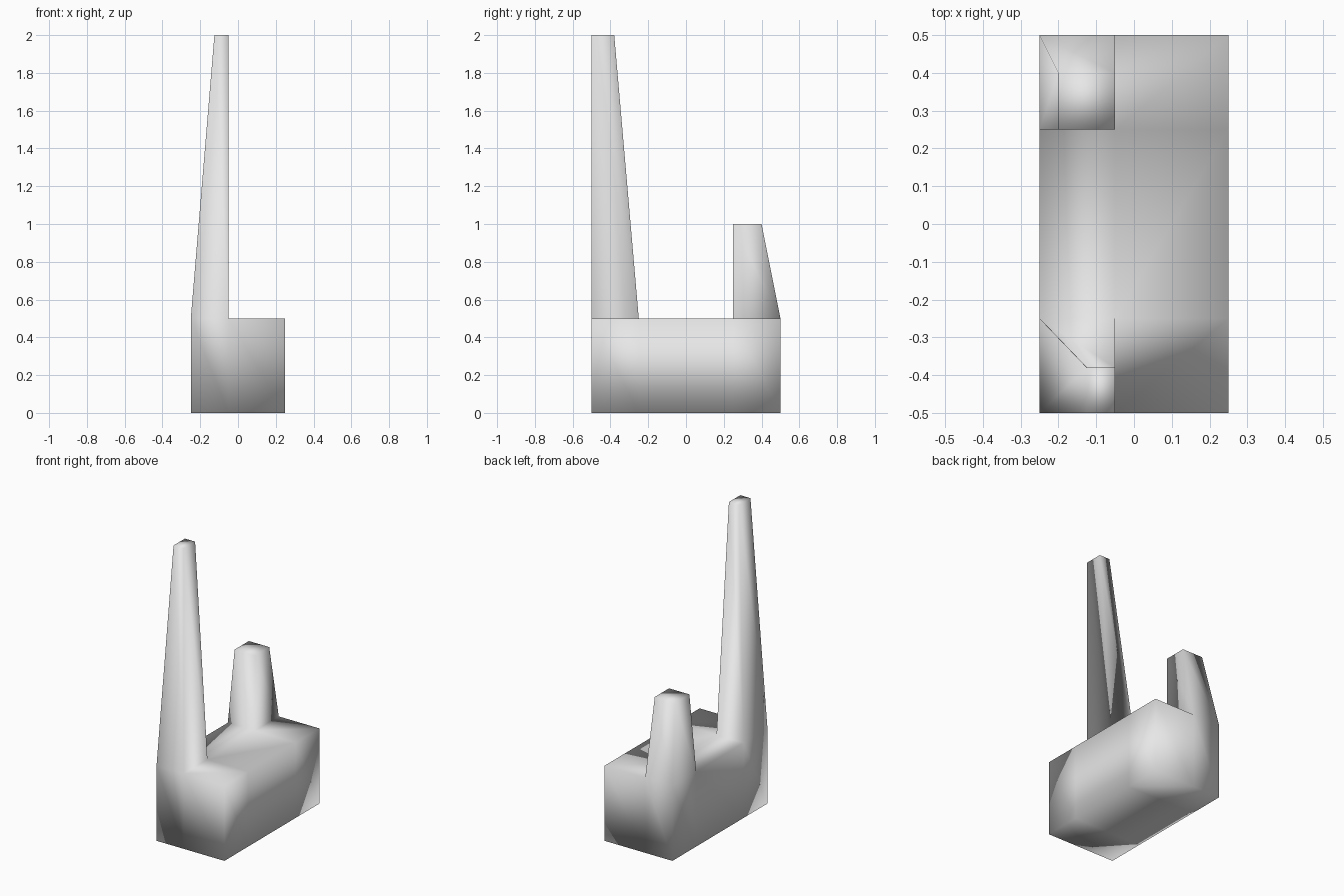
import bpy, bmesh

cube = bpy.data.objects.get("Cube")
if cube:
    bpy.data.objects.remove(cube, do_unlink=True)

# One plain material
mat = bpy.data.materials.new("light_grey")
mat.use_nodes = True
grey = (0.8, 0.8, 0.8, 1)
mat.diffuse_color = grey
mat.node_tree.nodes["Principled BSDF"].inputs["Base Color"].default_value = grey

# Body: a box cut along the tower edges
bm = bmesh.new()
bmesh.ops.create_cube(bm, size=1)
for v in bm.verts:
    v.co.x *= 0.5
    v.co.z = (v.co.z + 0.5) * 0.5
for co, no in (((-0.05, 0, 0), (1, 0, 0)), ((0, -0.25, 0), (0, 1, 0)), ((0, 0.25, 0), (0, 1, 0))):
    bmesh.ops.bisect_plane(bm, geom=bm.verts[:] + bm.edges[:] + bm.faces[:],
                           plane_co=co, plane_no=no)


def raise_tower(front, x_out, y_near, y_far, height):
    """Extrude a corner of the body top into a tapered tower."""
    def is_base(f):
        c = f.calc_center_median()
        return f.normal.z > 0.9 and c.x < -0.05 and (c.y < -0.25 if front else c.y > 0.25)
    bm.normal_update()
    base = [f for f in bm.faces if is_base(f)]
    geom = bmesh.ops.extrude_discrete_faces(bm, faces=base)["faces"]
    mid_y = -0.375 if front else 0.375
    for v in geom[0].verts:
        v.co = (x_out if v.co.x < -0.15 else -0.05, y_near if v.co.y < mid_y else y_far, height)


# Tall front tower and short back tower
raise_tower(True, -0.125, -0.5, -0.38, 2)
raise_tower(False, -0.2, 0.25, 0.4, 1)

bmesh.ops.remove_doubles(bm, verts=bm.verts[:], dist=0.0001)
bmesh.ops.recalc_face_normals(bm, faces=bm.faces[:])
for f in bm.faces:
    f.smooth = True

mesh = bpy.data.meshes.new("body_with_towers")
bm.to_mesh(mesh)
bm.free()
mesh.materials.append(mat)
bpy.context.collection.objects.link(bpy.data.objects.new("body_with_towers", mesh))
